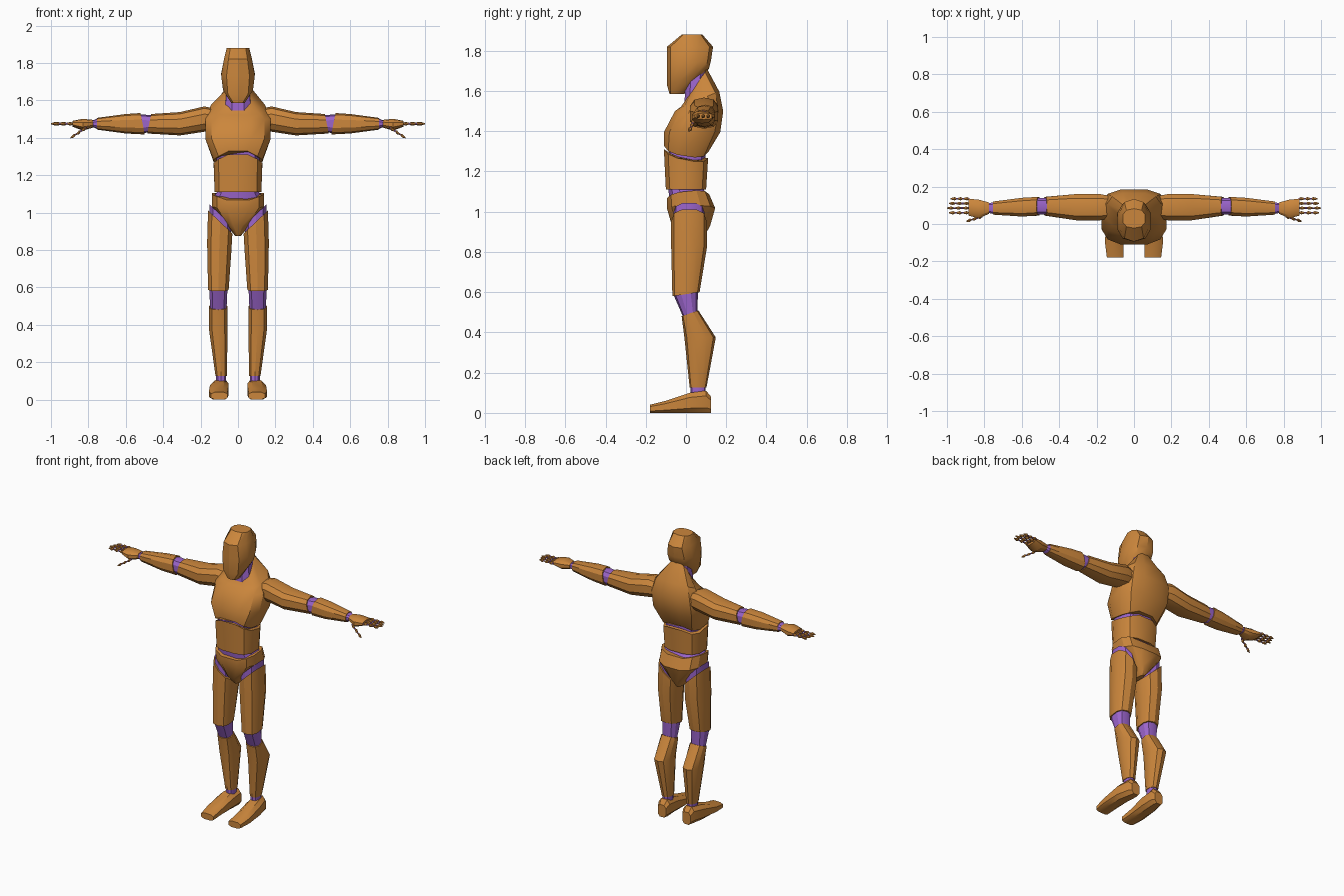
import bpy, bmesh, math
from mathutils import Vector

cube = bpy.data.objects.get("Cube")
if cube:
    bpy.data.objects.remove(cube, do_unlink=True)


def material(name, color):
    mat = bpy.data.materials.new(name)
    mat.use_nodes = True
    mat.diffuse_color = color
    mat.node_tree.nodes["Principled BSDF"].inputs["Base Color"].default_value = color
    return mat


wood = material("wood_brown", (.6, .24, .045, 1))
purple = material("joint_purple", (.33, .13, .6, 1))

# Axis of a part: how its width, depth and length directions map to the model
UPRIGHT = lambda u, v, w: (u, v, w)
ARMWARD = lambda u, v, w: (w, u, v)
FORWARD = lambda u, v, w: (u, w, v)


def ring(at, width, depth, x=0, y=0, tilt_x=0, tilt_y=0, arch=0):
    """Cross-section: place along the axis, half sizes, offset, tilt and arch."""
    return dict(at=at, width=width, depth=depth, x=x, y=y,
                tilt_x=tilt_x, tilt_y=tilt_y, arch=arch)


def shifted(r, distance):
    return {**r, "at": r["at"] + distance}


def shrunk(r, factor=.88):
    return {**r, "width": r["width"] * factor, "depth": r["depth"] * factor}


def loft(name, mat, rings, axis=UPRIGHT, origin=(0, 0), side=1, sides=10, power=.8):
    """Skin a stack of rounded cross-sections and cap both ends."""
    bm = bmesh.new()
    loops = []
    reach = math.cos(math.pi / sides) ** power
    for r in rings:
        loop = []
        for i in range(sides):
            angle = math.tau * (i + .5) / sides
            c, s = math.cos(angle), math.sin(angle)
            u = r["width"] * math.copysign(abs(c) ** power, c) / reach
            v = r["depth"] * math.copysign(abs(s) ** power, s) / reach
            w = r["at"] + r["tilt_x"] * u + r["tilt_y"] * v + r["arch"] * abs(u)
            point = Vector(axis(origin[0] + r["x"] + u, origin[1] + r["y"] + v, w))
            point.x *= side
            loop.append(bm.verts.new(point))
        loops.append(loop)
    for low, high in zip(loops, loops[1:]):
        for i in range(sides):
            j = (i + 1) % sides
            bm.faces.new((low[i], low[j], high[j], high[i]))
    bm.faces.new(loops[0])
    bm.faces.new(loops[-1])
    bmesh.ops.recalc_face_normals(bm, faces=bm.faces)
    mesh = bpy.data.meshes.new(name)
    bm.to_mesh(mesh)
    bm.free()
    mesh.materials.append(mat)
    mesh.shade_smooth()
    mesh.set_sharp_from_angle(angle=math.radians(32))
    bpy.context.collection.objects.link(bpy.data.objects.new(name, mesh))


def joint(name, first, second, **options):
    """Purple link between the facing ends of two parts."""
    loft(name, purple, [shrunk(first), shrunk(second)], **options)


def digit(name, start, end, side):
    """Flared wooden segments strung on a thin rod."""
    start, end = Vector(start), Vector(end)

    def bead(t, radius):
        p = start.lerp(end, t)
        return ring(at=p.x, x=p.y, y=p.z, width=radius, depth=radius)

    options = dict(axis=ARMWARD, side=side, sides=6)
    loft(name + "_rod", purple, [bead(0, .005), bead(.9, .004)], **options)
    count = 3
    for k in range(count):
        stations = [bead((k + t) / count, radius)
                    for t, radius in ((.1, .004), (.4, .009), (1, .003))]
        loft(f"{name}_segment_{k + 1}", wood, stations, **options)


# Head and neck
loft("head", wood, [
    ring(at=1.585, width=.035, depth=.035, y=-.045),
    ring(at=1.67, width=.08, depth=.1, y=.01, tilt_y=.4),
    ring(at=1.74, width=.09, depth=.105, y=.015, tilt_y=.1),
    ring(at=1.82, width=.075, depth=.11, y=.02),
    ring(at=1.88, width=.06, depth=.05, y=.03)])
loft("neck", purple, [
    ring(at=1.5, width=.07, depth=.05, y=.04),
    ring(at=1.62, width=.065, depth=.05, y=.045, tilt_y=.6),
    ring(at=1.71, width=.05, depth=.045, y=.05, tilt_y=.4)], sides=8)

# Torso
chest = [
    ring(at=1.335, width=.13, depth=.11, tilt_y=-.15, arch=-.45),
    ring(at=1.395, width=.175, depth=.14, y=.03),
    ring(at=1.5, width=.175, depth=.12, y=.065),
    ring(at=1.56, width=.145, depth=.095, y=.07, tilt_y=.4),
    ring(at=1.63, width=.06, depth=.055, y=.05, tilt_y=1.45)]
abdomen = [
    ring(at=1.11, width=.125, depth=.1),
    ring(at=1.31, width=.13, depth=.11, tilt_y=-.2, arch=-.4)]
pelvis = [
    ring(at=.875, width=.015, depth=.06, y=.03),
    ring(at=.93, width=.06, depth=.095, y=.025),
    ring(at=1.01, width=.14, depth=.12, y=.025, arch=.15),
    ring(at=1.06, width=.14, depth=.105, y=.01, tilt_y=.1, arch=.3)]
torso_shape = dict(sides=12, power=.7)
loft("chest", wood, chest, **torso_shape)
joint("diaphragm", abdomen[-1], chest[0], **torso_shape)
loft("abdomen", wood, abdomen, **torso_shape)
joint("waist", pelvis[-1], abdomen[0], **torso_shape)
loft("pelvis", wood, pelvis, **torso_shape)

# Leg sections, offset from the leg's own centre line
thigh = [
    ring(at=.95, width=.065, depth=.085, x=-.005, y=.015, tilt_x=.95),
    ring(at=.82, width=.065, depth=.085, y=.015, tilt_x=.3),
    ring(at=.59, width=.055, depth=.065, x=.005, tilt_y=.15)]
shin = [
    ring(at=.495, width=.05, depth=.04, x=.005, y=.02, tilt_y=.35),
    ring(at=.375, width=.05, depth=.075, x=.005, y=.07),
    ring(at=.125, width=.03, depth=.04, x=-.01, y=.06)]
# The sole is flat: each foot section is lifted by its own half height
foot = [ring(at=y, width=width, depth=height, y=height, x=inward)
        for y, width, height, inward in (
            (-.18, .045, .02, 0), (-.1, .05, .03, .005),
            (.02, .05, .05, 0), (.1, .04, .055, -.01), (.125, .03, .04, -.01))]

# Arm sections, offset from the arm's own centre line
upper_arm = [
    ring(at=.13, width=.06, depth=.055, y=.025),
    ring(at=.18, width=.07, depth=.065, y=.025),
    ring(at=.31, width=.07, depth=.06),
    ring(at=.475, width=.05, depth=.05, x=.005, tilt_y=-.2)]
forearm = [
    ring(at=.51, width=.05, depth=.055, x=.005, tilt_y=.2),
    ring(at=.6, width=.05, depth=.05),
    ring(at=.755, width=.035, depth=.03, x=-.005)]
hand = [
    ring(at=.775, width=.03, depth=.02, x=-.005),
    ring(at=.83, width=.05, depth=.03, x=-.01, y=-.005),
    ring(at=.885, width=.045, depth=.015)]

for label, side in (("left_", 1), ("right_", -1)):
    # Leg
    leg = dict(origin=(.1, 0), side=side)
    joint(label + "hip_joint", thigh[0], shifted(thigh[0], .04), **leg)
    loft(label + "thigh", wood, thigh, **leg)
    joint(label + "knee_joint", thigh[-1], shin[0], **leg)
    loft(label + "shin", wood, shin, **leg)
    joint(label + "ankle_joint", shin[-1], shifted(shin[-1], -.04), **leg)
    loft(label + "foot", wood, foot, axis=FORWARD, sides=8, power=.7, **leg)

    # Arm, held straight out
    arm = dict(origin=(.09, 1.475), axis=ARMWARD, side=side)
    loft(label + "upper_arm", wood, upper_arm, **arm)
    joint(label + "elbow_joint", upper_arm[-1], forearm[0], **arm)
    loft(label + "forearm", wood, forearm, **arm)
    joint(label + "wrist_joint", forearm[-1], hand[0], **arm)
    loft(label + "hand", wood, hand, **arm)

    # Fingers and thumb
    for i, finger in enumerate(("index", "middle", "ring", "little")):
        y = .06 + i * .025
        tip = 1 - abs(i - 1) * .01
        digit(label + finger + "_finger", (.88, y, 1.475), (tip, y, 1.475), side)
    digit(label + "thumb", (.81, .04, 1.455), (.895, .015, 1.4), side)
